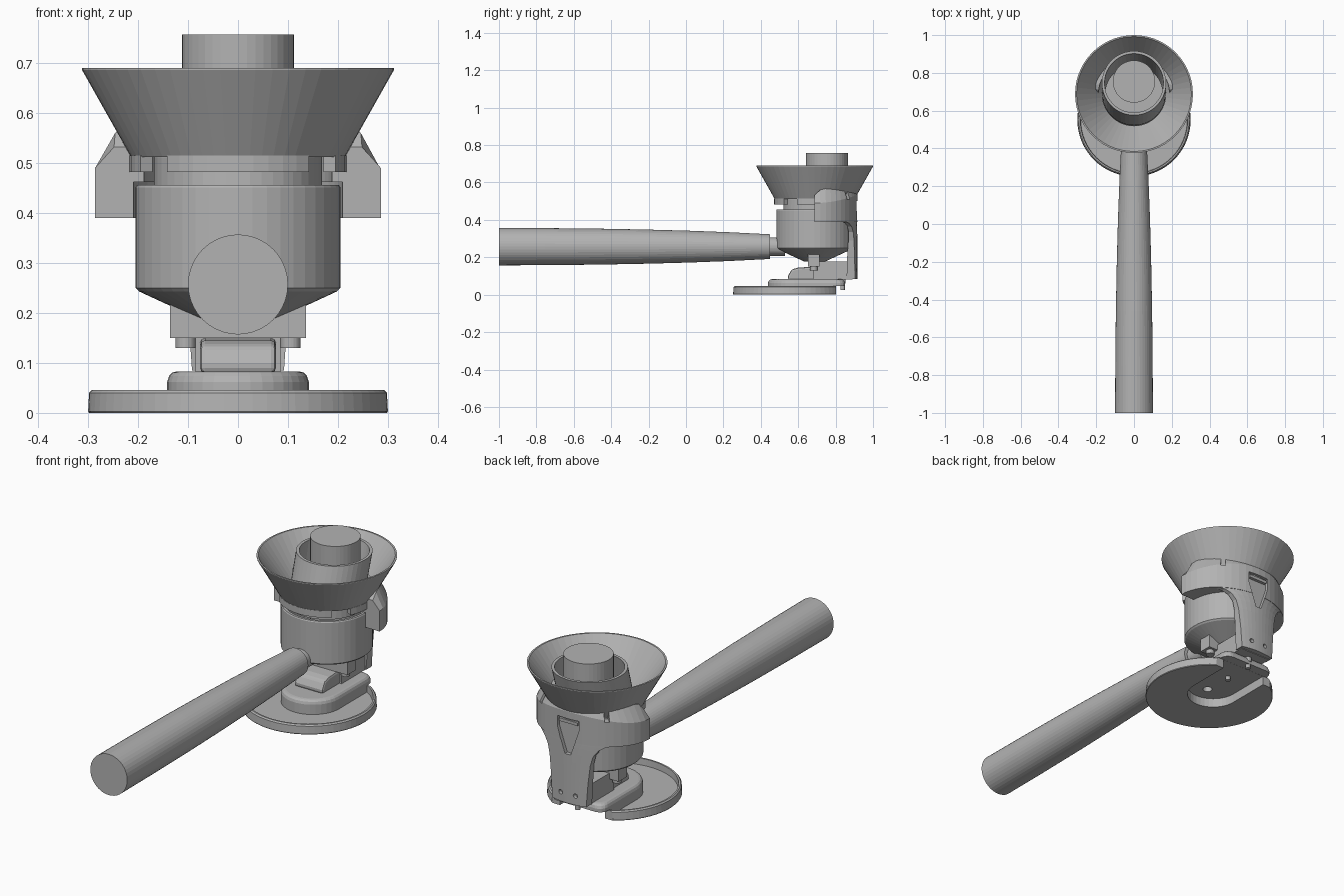
import bpy, bmesh, math
from mathutils import Vector, Matrix

if "Cube" in bpy.data.objects:
    bpy.data.objects.remove(bpy.data.objects["Cube"])

CY = 0.688                      # shared centre line of basket and funnel
grey = bpy.data.materials.new("plain grey")
grey.diffuse_color = (0.45, 0.45, 0.45, 1)
grey.use_nodes = True
grey.node_tree.nodes["Principled BSDF"].inputs["Base Color"].default_value = grey.diffuse_color


def finish(name, bm):
    bmesh.ops.remove_doubles(bm, verts=bm.verts, dist=1e-5)
    bmesh.ops.recalc_face_normals(bm, faces=bm.faces)
    me = bpy.data.meshes.new(name)
    bm.to_mesh(me)
    bm.free()
    me.materials.append(grey)
    ob = bpy.data.objects.new(name, me)
    bpy.context.collection.objects.link(ob)
    return ob


def loft(name, rows, caps=True, loop=False):
    """Skin closed rings of points; cap the ends or join last to first."""
    bm = bmesh.new()
    vs = [[bm.verts.new(p) for p in row] for row in rows]
    n = len(vs[0])
    for a, b in zip(vs, vs[1:] + ([vs[0]] if loop else [])):
        for i in range(n):
            j = (i + 1) % n
            bm.faces.new((a[i], a[j], b[j], b[i]))
    if caps and not loop:
        bm.faces.new(vs[0])
        bm.faces.new(vs[-1])
    return finish(name, bm)


def lathe(name, profile, x=0, y=CY, n=44, loop=False, shift=None):
    """Revolve (radius, z) pairs; shift(z) offsets each ring in y."""
    rows = [[(x + r * math.cos(2 * math.pi * i / n),
              y + r * math.sin(2 * math.pi * i / n) + (shift(z) if shift else 0), z)
             for i in range(n)] for r, z in profile]
    return loft(name, rows, loop=loop)


def prism(name, outline, axis, a, b):
    """Extrude a 2D outline along an axis (x: y,z  y: x,z  z: x,y)."""
    put = {'x': lambda p, t: (t, p[0], p[1]), 'y': lambda p, t: (p[0], t, p[1]),
           'z': lambda p, t: (p[0], p[1], t)}[axis]
    return loft(name, [[put(p, t) for p in outline] for t in (a, b)])


def box(name, x0, x1, y0, y1, z0, z1):
    return prism(name, [(x0, y0), (x1, y0), (x1, y1), (x0, y1)], 'z', z0, z1)


def cut(ob, cutters):
    for c in cutters:
        m = ob.modifiers.new("cut", 'BOOLEAN')
        m.operation, m.object, m.solver = 'DIFFERENCE', c, 'EXACT'
    bpy.context.view_layer.update()
    dg = bpy.context.evaluated_depsgraph_get()
    me = bpy.data.meshes.new_from_object(ob.evaluated_get(dg))
    ob.modifiers.clear()
    ob.data = me


def drop(*obs):
    for o in obs:
        bpy.data.objects.remove(o)


def stadium(w, front, back, corner):
    """Round front, softly rounded back corners."""
    pts = [(w * math.cos(t), front + w + w * math.sin(t))
           for t in [math.pi * (1 + i / 18) for i in range(19)]]
    for sx, t0 in ((1, 0), (-1, 90)):
        for i in range(5):
            t = math.radians(t0 + 90 * i / 4)
            pts.append((sx * (w - corner) + corner * math.cos(t),
                        back - corner + corner * math.sin(t)))
    return pts


# --- drip tray with rim, and the raised hollow foot ---
tray = lathe("drip_tray", [(0, 0), (0.298, 0), (0.3, 0.003), (0.298, 0.04), (0.292, 0.046),
                           (0.284, 0.046), (0.282, 0.014), (0, 0.014)], y=0.552, n=64)
foot = loft("raised_foot", [[(x, y, z) for x, y in stadium(0.142 - d, 0.438 + d, 0.85 - d, 0.04)]
                            for d, z in ((0, 0.008), (0, 0.062), (0.004, 0.074),
                                         (0.011, 0.081), (0.02, 0.083))])
slot = prism("slot_cutter", stadium(0.122, 0.46, 1.0, 0.02), 'z', -0.02, 0.045)
back = box("back_cutter", -0.5, 0.5, 0.802, 1.2, -0.03, 0.0455)
hole = lathe("hole_cutter", [(0.022, 0.03), (0.022, 0.07)], y=0.54, n=20)
cut(tray, [slot, back])
cut(foot, [slot, back, hole])
drop(slot, back, hole)
for i, y in enumerate((0.69, 0.837)):
    lathe(f"locating_pin_{i + 1}", [(0.012, 0.026), (0.012, 0.06), (0.017, 0.06),
                                    (0.017, 0.09)], y=y, n=16)

# --- arm joining foot and column ---
arm = prism("lower_arm", [(0.545, 0.08), (0.545, 0.1), (0.565, 0.135), (0.6, 0.145),
                          (0.69, 0.15), (0.69, 0.08)], 'x', -0.076, 0.076)
bev = arm.modifiers.new("soft_edges", 'BEVEL')
bev.width, bev.segments, bev.limit_method = 0.01, 2, 'ANGLE'
prism("arm_block", [(0.68, 0.082), (0.68, 0.15), (0.715, 0.178), (0.89, 0.178), (0.89, 0.082)],
      'x', -0.085, 0.085)


# --- back column, curved to follow the cradle ---
def back_y(x):
    return CY + 0.228 * math.sqrt(1 - (x / 0.285) ** 2)


rows = []
for z, w, t in ((0.085, 0.092, 0.045), (0.2, 0.1, 0.04), (0.29, 0.11, 0.03), (0.335, 0.122, 0.025),
                (0.365, 0.143, 0.023), (0.383, 0.17, 0.022), (0.392, 0.2, 0.022), (0.46, 0.2, 0.022)):
    us = [-1 + i / 5 for i in range(11)]
    rows.append([(w * u, back_y(w * u), z) for u in us]
                + [(w * u, back_y(w * u) - t, z) for u in reversed(us)])
column = loft("back_column", rows)

# --- cradle: half ring with thick ears ---
rows = []
for i in range(25):
    t = math.pi * i / 24
    c, s = math.cos(t), math.sin(t)
    top = 0.572 - 0.02 * s if 1 < i < 23 else (0.56 if i in (1, 23) else 0.532)
    mid = 0.49 + 0.045 * s * s

    def at(a, b, z):
        return (a * c, CY + b * s, z)
    rows.append([at(0.209, 0.209, 0.39), at(0.209, 0.209, 0.462), at(0.188, 0.188, 0.462),
                 at(0.188, 0.188, top), at(0.248, 0.222, top), at(0.286, 0.23, min(mid, top)),
                 at(0.286, 0.23, 0.39)])
cradle = loft("cradle", rows)

# pocket, screw holes and side slots
pocket = prism("pocket_cutter", [(-0.058, 0.5), (-0.058, 0.45), (-0.045, 0.41), (-0.015, 0.325),
                                 (0.015, 0.325), (0.045, 0.41), (0.058, 0.45), (0.058, 0.5)],
               'y', 0.897, 1.0)
screws = [prism("screw_cutter", [(sx * 0.04 + 0.011 * math.cos(k * math.pi / 6),
                                  0.13 + 0.011 * math.sin(k * math.pi / 6)) for k in range(12)],
                'y', 0.895, 1.0) for sx in (-1, 1)]
slots = []
for a in (45, 135):
    sl = box("slot_cutter", 0.215, 0.33, -0.011, 0.011, 0.51, 0.6)
    sl.data.transform(Matrix.Translation((0, CY, 0)) @ Matrix.Rotation(math.radians(a), 4, 'Z'))
    slots.append(sl)
cut(column, [pocket] + screws)
cut(cradle, [pocket] + slots)
drop(pocket, *screws, *slots)
box("pocket_bar", -0.05, 0.05, 0.895, 0.912, 0.475, 0.49)

# --- filter basket body with cone and twin spout ---
lathe("basket_body", [(0, 0.175), (0.055, 0.177), (0.198, 0.243), (0.205, 0.25), (0.205, 0.451),
                      (0.202, 0.456), (0.19, 0.456), (0.185, 0.28), (0, 0.28)])
box("spout_bar", -0.136, 0.136, 0.652, 0.715, 0.15, 0.218)
for side, sx in (("left", -1), ("right", 1)):
    lathe(f"spout_{side}", [(0.02, 0.13), (0.02, 0.16)], x=sx * 0.105, y=0.684, n=20)

# --- handle and neck, revolved then laid along y ---
lay = Matrix.Translation((0, 0, 0.257)) @ Matrix.Rotation(-math.pi / 2, 4, 'X')
for name, prof in (("handle", [(0.1, -1), (0.099, -0.75), (0.096, -0.46), (0.091, -0.2),
                               (0.085, 0.02), (0.077, 0.23), (0.066, 0.45)]),
                   ("handle_neck", [(0.05, 0.44), (0.05, 0.53)])):
    lathe(name, prof, y=0, n=40).data.transform(lay)

# --- funnel cone with notched collar ---
lathe("funnel", [(0.214, 0.512), (0.312, 0.686), (0.312, 0.69), (0.304, 0.69),
                 (0.168, 0.512)], n=56, loop=True)
for name, a0, a1 in (("collar_front", -41, 41), ("collar_back", 64, 296)):
    n = max(8, int((a1 - a0) / 8))
    ring = []
    for i in range(n + 1):
        t = math.radians(a0 + (a1 - a0) * i / n)
        ring.append([(r * math.sin(t), CY - r * math.cos(t), z) for r, z in
                     ((0.19, 0.482), (0.217, 0.482), (0.217, 0.515), (0.19, 0.515))])
    loft(name, ring)

# --- slanted inner tube and the round plunger ---
lathe("slanted_tube", [(0.168, 0.45), (0.168, 0.51), (0.17, 0.69), (0.156, 0.69), (0.152, 0.45)],
      loop=True, shift=lambda z: 0.058 * max(0, (z - 0.5) / 0.19))
lathe("plunger", [(0.112, 0.27), (0.112, 0.757)], y=0.754, n=40)
